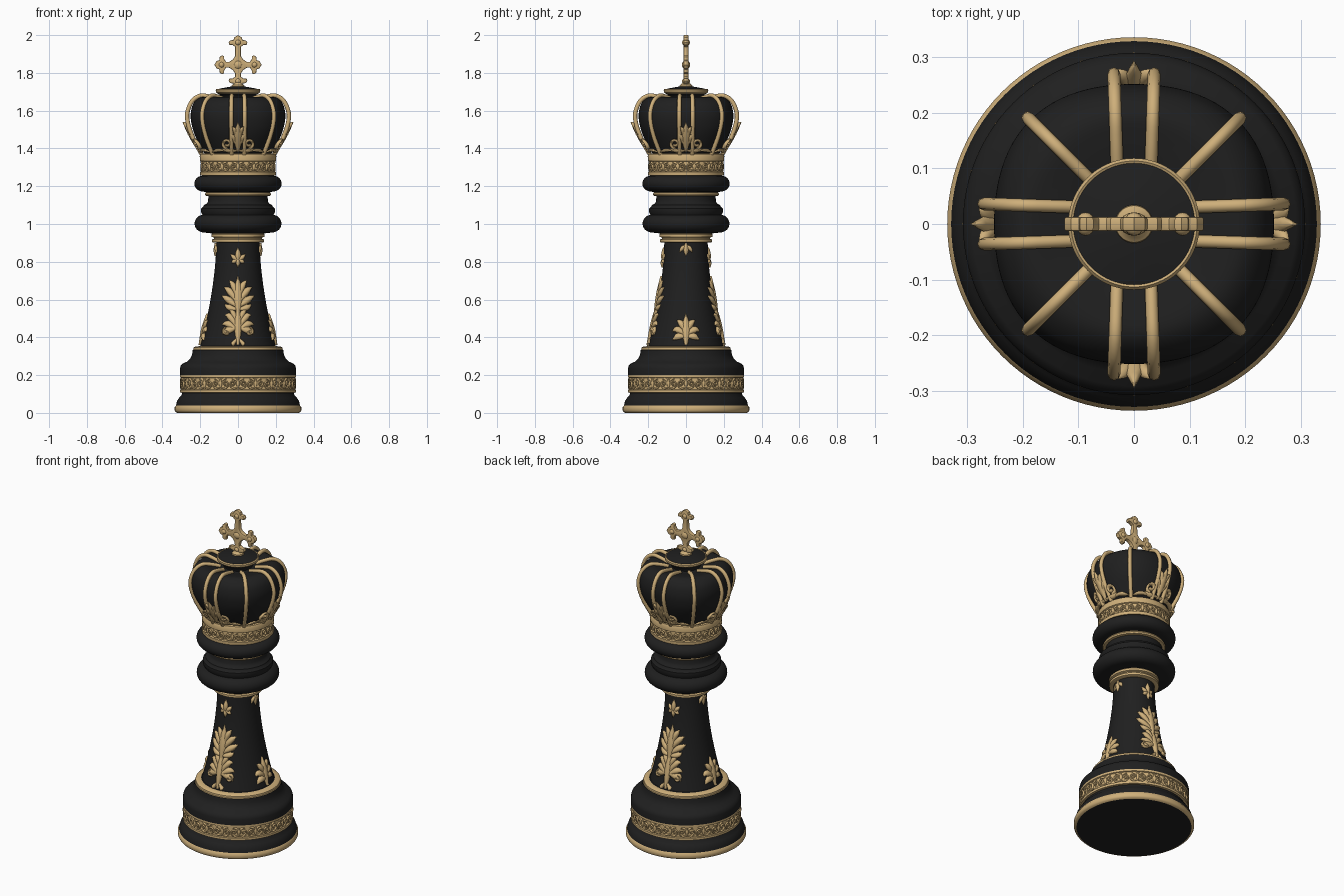
import bpy, bmesh, math
from math import sin, cos, pi, radians
from mathutils import Vector

if "Cube" in bpy.data.objects:
    bpy.data.objects.remove(bpy.data.objects["Cube"])


def material(name, rgb):
    m = bpy.data.materials.new(name)
    m.diffuse_color = (*rgb, 1)
    m.use_nodes = True
    m.node_tree.nodes["Principled BSDF"].inputs["Base Color"].default_value = m.diffuse_color
    return m


BLACK = material("matte_black", (0.014, 0.014, 0.014))
GOLD = material("antique_gold", (0.62, 0.43, 0.195))


def finish(bm, name, mat, angle=38):
    me = bpy.data.meshes.new(name)
    bm.to_mesh(me)
    bm.free()
    ob = bpy.data.objects.new(name, me)
    bpy.context.collection.objects.link(ob)
    me.materials.append(mat)
    bpy.ops.object.select_all(action='DESELECT')
    ob.select_set(True)
    bpy.context.view_layer.objects.active = ob
    bpy.ops.object.shade_smooth_by_angle(angle=radians(angle))
    return ob


def lathe(name, mat, pts, seg=96, mod=lambda r, z, a: r):
    bm = bmesh.new()
    rows = []
    for r, z in pts:
        row = []
        for j in range(seg):
            a = 2 * pi * j / seg
            q = mod(r, z, a)
            row.append(bm.verts.new((q * cos(a), q * sin(a), z)))
        rows.append(row)
    for lo, hi in zip(rows, rows[1:]):
        for j in range(seg):
            k = (j + 1) % seg
            bm.faces.new((lo[j], lo[k], hi[k], hi[j]))
    bmesh.ops.remove_doubles(bm, verts=bm.verts, dist=1e-5)
    return finish(bm, name, mat)


def arc(cr, cz, rr, rz, a0, a1, n=14):
    return [(cr + rr * cos(radians(a0 + (a1 - a0) * i / n)),
             cz + rz * sin(radians(a0 + (a1 - a0) * i / n))) for i in range(n + 1)]


def smooth(pts, n=5):
    P = [Vector(p) for p in pts]
    P = [2 * P[0] - P[1]] + P + [2 * P[-1] - P[-2]]
    out = []
    for a, b, c, d in zip(P, P[1:], P[2:], P[3:]):
        for i in range(n):
            t = i / n
            out.append(0.5 * (2 * b + (c - a) * t + (2 * a - 5 * b + 4 * c - d) * t * t
                              + (3 * b - a - 3 * c + d) * t ** 3))
    return out + [P[-2]]


def shaft_r(z):
    return 0.115 + 0.083 * max(0, (0.9 - z) / 0.54) ** 1.7


# Turned body: stacked shells, each starting where the last one ended
shells = [
    ("underside", BLACK, [(0, 0), (.32, 0)]),
    ("foot_ring", GOLD, [(.33, .004), (.335, .012), (.335, .03), (.328, .04)]),
    ("plinth", BLACK, [(.326, .05), (.322, .065), (.312, .08), (.3, .092), (.295, .106)]),
    ("base_band", GOLD, [(.307, .108), (.307, .122), (.3, .125), (.3, .185), (.307, .188), (.307, .2)]),
    ("base_shoulder", BLACK, [(.307, .235), (.303, .25), (.291, .262), (.268, .272), (.252, .288),
                              (.243, .308), (.24, .332)]),
    ("shaft_foot_ring", GOLD, [(.237, .335), (.236, .345), (.226, .352), (.205, .353)]),
    ("shaft", BLACK, [(shaft_r(.355 + .0273 * i), .355 + .0273 * i) for i in range(21)]),
    ("neck_ring", GOLD, [(.13, .902), (.138, .905), (.138, .918), (.128, .922), (.128, .928),
                         (.14, .932), (.14, .945), (.135, .95)]),
    ("collar", BLACK, arc(.18, 1.002, .05, .047, -88, 80) + [
        (.19, 1.053), (.196, 1.062), (.195, 1.083), (.185, 1.09), (.181, 1.1), (.165, 1.108),
        (.158, 1.122), (.157, 1.148)]),
    ("collar_ring", GOLD, [(.172, 1.15), (.176, 1.158), (.17, 1.168)]),
    ("upper_collar", BLACK, arc(.185, 1.214, .046, .042, -88, 85)),
    ("crown_band", GOLD, [(.2, 1.258), (.201, 1.276), (.193, 1.28), (.193, 1.33), (.201, 1.334),
                          (.203, 1.36), (.198, 1.37), (.178, 1.374)]),
]
last = []
for name, mat, pts in shells:
    lathe(name, mat, last + pts)
    last = [pts[-1]]

# Crown cap, slightly squared in plan
dome = smooth([(.178, 1.374), (.2, 1.41), (.232, 1.48), (.248, 1.54), (.25, 1.59), (.235, 1.64),
               (.2, 1.67), (.15, 1.666), (.1, 1.655), (.08, 1.656)])
lathe("crown_cap", BLACK, dome,
      mod=lambda r, z, a: r * (1 + .05 * sin(2 * a) ** 2 * min(1, max(0, (r - .18) / .06))))
# Crown top plate
lathe("top_plate_stem", BLACK, [(.08, 1.655), (.084, 1.672), (.098, 1.685), (.11, 1.692)])
lathe("top_plate_rim", GOLD, [(.11, 1.692), (.117, 1.698), (.118, 1.71), (.113, 1.716), (.109, 1.714)])
lathe("top_plate", BLACK, [(.109, 1.714), (.08, 1.72), (.04, 1.727), (0, 1.73)])

# Crown ribs: singles on the diagonals, pairs on the four sides
rib = smooth([(.1, 1.66), (.15, 1.674), (.2, 1.679), (.243, 1.65), (.268, 1.59), (.264, 1.53),
              (.24, 1.46), (.212, 1.405), (.192, 1.37)], 4)


def make_rib(name, ang, off):
    cu = bpy.data.curves.new(name, 'CURVE')
    cu.dimensions = '3D'
    cu.bevel_depth = .0115
    cu.bevel_resolution = 2
    cu.use_fill_caps = True
    sp = cu.splines.new('POLY')
    sp.points.add(len(rib) - 1)
    for p, (r, z) in zip(sp.points, rib):
        o = off * (.75 + .25 * r / .268)
        p.co = (r * cos(ang) - o * sin(ang), r * sin(ang) + o * cos(ang), z, 1)
    ob = bpy.data.objects.new(name, cu)
    bpy.context.collection.objects.link(ob)
    cu.materials.append(GOLD)
    bpy.ops.object.select_all(action='DESELECT')
    ob.select_set(True)
    bpy.context.view_layer.objects.active = ob
    bpy.ops.object.convert(target='MESH')
    bpy.ops.object.shade_smooth_by_angle(angle=radians(50))


for k in range(4):
    make_rib("crown_rib_diagonal", pi / 4 + k * pi / 2, 0)
    for s in (-1, 1):
        make_rib("crown_rib_pair", k * pi / 2, s * .036)


# Relief leaves: tapered lobes along a path, wrapped on a surface of revolution
def bez(a, b, c, n=8):
    a, b, c = Vector(a), Vector(b), Vector(c)
    return [a * (1 - t) ** 2 + b * 2 * t * (1 - t) + c * t * t for t in [i / n for i in range(n + 1)]]


def spiral(cx, cz, rad, a0, turns, n=18):
    return [Vector((cx + rad * (1 - .75 * i / n) * cos(a0 + turns * 2 * pi * i / n),
                    cz + rad * (1 - .75 * i / n) * sin(a0 + turns * 2 * pi * i / n))) for i in range(n + 1)]


def lobe(bm, path, w, h, rf, ang, flip, even=False, m=8):
    rows, n = [], len(path) - 1
    for i, p in enumerate(path):
        d = (path[min(i + 1, n)] - path[max(i - 1, 0)]).normalized()
        t = i / n
        k = 1 if even else max(.08, sin(pi * (.12 + .86 * t ** 1.3)))
        row = []
        for j in range(m):
            a = 2 * pi * j / m
            u, z = p.x - d.y * w * k * cos(a), p.y + d.x * w * k * cos(a)
            R = rf(z)
            q = R + h * (.4 + .6 * k) * sin(a)
            th = ang + flip * u / R
            row.append(bm.verts.new((q * cos(th), q * sin(th), z)))
        rows.append(row)
    for lo, hi in zip(rows, rows[1:]):
        for j in range(m):
            bm.faces.new((lo[j], lo[(j + 1) % m], hi[(j + 1) % m], hi[j]))
    bm.faces.new(rows[0])
    bm.faces.new(rows[-1])


def ornament(name, rf, angles, center, sides, h, scrolls=()):
    bm = bmesh.new()
    for ang in angles:
        for path, w in center:
            lobe(bm, path, w, h * 1.2, rf, ang, 1)
        for f in (-1, 1):
            for path, w in sides:
                lobe(bm, path, w, h, rf, ang, f)
            for path, w in scrolls:
                lobe(bm, path, w, h, rf, ang, f, True)
    bmesh.ops.recalc_face_normals(bm, faces=bm.faces)
    return finish(bm, name, GOLD, 60)


front_back, left_right = (-pi / 2, pi / 2), (0, pi)
ornament("shaft_large_leaf", shaft_r, front_back,
         [(bez((0, .36), (0, .45), (0, .57)), .02), (bez((0, .52), (0, .6), (0, .725)), .024)],
         [(bez((0, .4), (.04, .35), (.03, .365)), .012), (bez((0, .45), (.05, .45), (.085, .415)), .02),
          (bez((0, .43), (.05, .49), (.085, .465)), .018), (bez((0, .44), (.04, .53), (.07, .515)), .018),
          (bez((0, .47), (.025, .54), (.045, .55)), .014), (bez((0, .55), (.05, .55), (.07, .575)), .016),
          (bez((0, .56), (.05, .6), (.088, .62)), .018), (bez((0, .58), (.04, .65), (.075, .665)), .018),
          (bez((0, .6), (.02, .68), (.045, .7)), .016)], .015, [(spiral(.062, .43, .02, 1.5, -1), .008)])
ornament("shaft_small_leaf", shaft_r, front_back,
         [(bez((0, .8), (0, .83), (0, .875)), .015), (bez((0, .82), (0, .8), (0, .77)), .011)],
         [(bez((0, .805), (.02, .82), (.038, .84)), .012), (bez((0, .82), (.02, .8), (.034, .795)), .011)], .012)
ornament("shaft_side_leaf", shaft_r, left_right,
         [(bez((0, .36), (0, .43), (0, .525)), .022)],
         [(bez((0, .4), (.04, .42), (.07, .385)), .018), (bez((0, .41), (.05, .46), (.07, .43)), .018),
          (bez((0, .42), (.02, .48), (.048, .49)), .017)], .015)
ornament("shaft_side_pendant", shaft_r, left_right,
         [(bez((0, .9), (0, .87), (0, .83)), .014)],
         [(bez((0, .885), (.02, .88), (.032, .85)), .011)], .011)

# Crown leaves flaring outward at the four sides
ornament("crown_leaf", lambda z: .198 + (z - 1.375) * .54, [k * pi / 2 for k in range(4)],
         [(bez((0, 1.38), (0, 1.45), (0, 1.54)), .022)],
         [(bez((0, 1.4), (.025, 1.47), (.045, 1.475)), .014), (bez((0, 1.43), (.012, 1.5), (.03, 1.515)), .012),
          (bez((0, 1.39), (.05, 1.38), (.09, 1.4)), .012), (bez((.07, 1.385), (.11, 1.4), (.15, 1.378)), .01)],
         .012, [(spiral(.058, 1.425, .027, -1.6, 1.2), .008)])

# Scrollwork on the two bands
for name, R, zc, s, n in (("base_band_scrolls", .3, .155, 1, 20), ("crown_band_scrolls", .193, 1.305, .85, 14)):
    w = pi * R / n
    ornament(name, lambda z, R=R: R, [2 * pi * k / n - pi / 2 for k in range(n)],
             [(bez((0, zc - .027 * s), (0, zc), (0, zc + .028 * s)), .009)],
             [(bez((0, zc - .02 * s), (w * .5, zc - .035 * s), (w, zc - .008)), .006),
              (bez((0, zc + .005), (w * .4, zc + .035 * s), (w * .7, zc + .022 * s)), .007)],
             .007, [(spiral(w * .55, zc, .017 * s, -1.5, 1.1, 12), .0045)])

# Cross finial: four flared arms with pointed tips, bevelled slab
bm = bmesh.new()
ZC = 1.843
outline = []
for ang, L in ((0, .125), (90, .157), (180, .125), (270, .125)):
    half = [(.03, .026), (.045, .016), (L - .062, .015), (L - .052, .03), (L - .052, .045), (L - .04, .05),
            (L - .028, .042), (L - .026, .024), (L - .012, .02)]
    arm = [(x, -y) for x, y in half] + [(L, 0)] + half[::-1]
    c, s = cos(radians(ang)), sin(radians(ang))
    outline += [(x * c - y * s, x * s + y * c) for x, y in arm]
face = bm.faces.new([bm.verts.new((x, -.013, ZC + z)) for x, z in outline])
ext = bmesh.ops.extrude_face_region(bm, geom=[face])
bmesh.ops.translate(bm, vec=(0, .026, 0), verts=[v for v in ext["geom"] if isinstance(v, bmesh.types.BMVert)])
bmesh.ops.recalc_face_normals(bm, faces=bm.faces)
rim = [e for e in bm.edges if abs(e.verts[0].co.y - e.verts[1].co.y) < 1e-6]
bmesh.ops.bevel(bm, geom=rim, offset=.005, segments=2, affect='EDGES', profile=.5)
finish(bm, "cross", GOLD)

# Raised bosses on the cross and its small foot
bm = bmesh.new()
for x, z, r in ((0, 0, .026), (.087, 0, .018), (-.087, 0, .018), (0, .118, .018), (0, -.087, .018)):
    g = bmesh.ops.create_uvsphere(bm, u_segments=16, v_segments=10, radius=r)
    for v in g["verts"]:
        v.co = (v.co.x + x, v.co.y * .021 / r, v.co.z + z + ZC)
finish(bm, "cross_bosses", GOLD, 60)
lathe("cross_foot", GOLD, [(.035, 1.722), (.033, 1.735), (.02, 1.745), (.014, 1.765), (0, 1.77)], 32)
